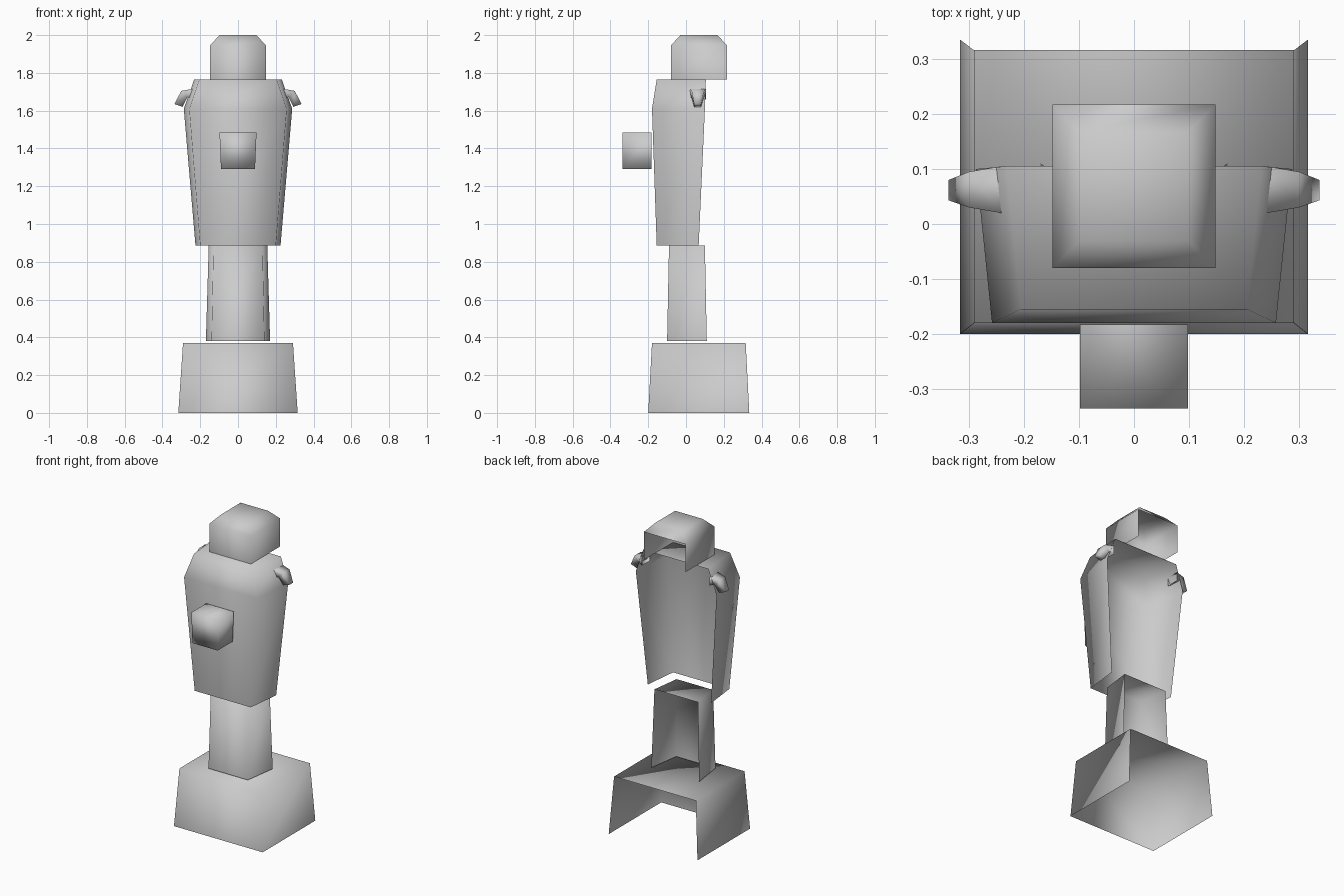
import bpy

if "Cube" in bpy.data.objects:
    bpy.data.objects.remove(bpy.data.objects["Cube"])


def make(name, verts, faces):
    mesh = bpy.data.meshes.new(name)
    mesh.from_pydata(verts, [], faces)
    mesh.polygons.foreach_set("use_smooth", [True] * len(mesh.polygons))
    mesh.update()
    obj = bpy.data.objects.new(name, mesh)
    bpy.context.collection.objects.link(obj)
    return obj


def shell(name, rings, back_from=None, bottom=False):
    """Three-sided shell with a top cap. Ring: z, front half width, front y, back half width, back y.
    back_from: first ring level at which the back is closed as well."""
    verts, faces = [], []
    for z, fw, fy, bw, by in rings:
        verts += [(-bw, by, z), (-fw, fy, z), (fw, fy, z), (bw, by, z)]
    for r in range(len(rings) - 1):
        a = 4 * r
        closed = back_from is not None and r >= back_from
        for i in range(4 if closed else 3):
            j = (i + 1) % 4
            faces.append((a + i, a + j, a + 4 + j, a + 4 + i))
    t = len(verts) - 4
    faces.append((t, t + 1, t + 2, t + 3))
    if bottom:
        faces.append((3, 2, 1, 0))
    return make(name, verts, faces)


# Pedestal block, open at the back and underneath
shell("base", [(0, .316, -.20, .316, .335), (.37, .291, -.18, .291, .316)])

# Legs column, widening towards the open back
shell("column", [(.38, .14, -.10, .17, .11), (.885, .13, -.09, .155, .10)])

# Torso with sloped shoulders
shell("torso", [(.885, .20, -.155, .225, .067),
                (1.61, .258, -.18, .287, .10),
                (1.765, .205, -.155, .232, .105)])

# Head with a chamfered crown
shell("head", [(1.765, .148, -.08, .148, .217),
               (1.945, .148, -.08, .148, .217),
               (2.0, .098, -.03, .098, .167)], back_from=1)

# Block held in front of the chest
shell("chest_block", [(1.29, .09, -.335, .09, -.183),
                      (1.485, .098, -.335, .098, -.183)], bottom=True)

# Bent shoulder stubs: sections of outer (x, z), inner (x, z), y range
sections = [((.241, 1.715), (.241, 1.66), .02, .105),
            ((.30, 1.705), (.267, 1.672), .03, .095),
            ((.337, 1.635), (.293, 1.62), .043, .08)]
for side, s in (("left", -1), ("right", 1)):
    verts, faces = [], []
    for (ox, oz), (ix, iz), y0, y1 in sections:
        verts += [(s * ox, y0, oz), (s * ox, y1, oz), (s * ix, y1, iz), (s * ix, y0, iz)]
    for a in (0, 4):
        for i in range(4):
            j = (i + 1) % 4
            faces.append((a + i, a + 4 + i, a + 4 + j, a + j))
    faces.append((11, 10, 9, 8))
    if s > 0:
        faces = [f[::-1] for f in faces]
    stub = make(side + "_shoulder_stub", verts, faces)
    # make the winding face outwards
    import bmesh
    bm = bmesh.new()
    bm.from_mesh(stub.data)
    bmesh.ops.recalc_face_normals(bm, faces=bm.faces)
    bm.to_mesh(stub.data)
    bm.free()
